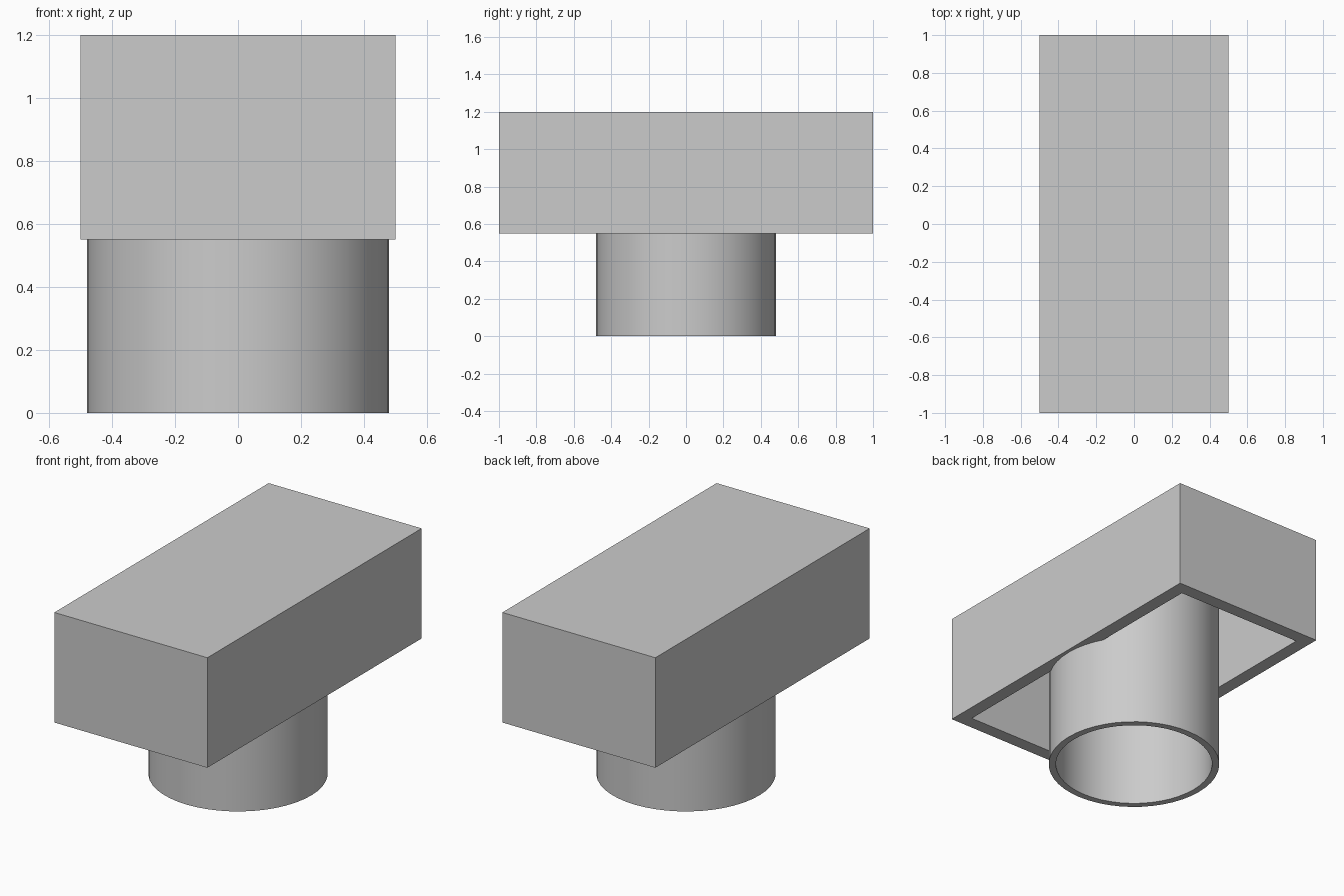
import bpy
import bmesh
import math
from mathutils import Vector

cube = bpy.data.objects.get("Cube")
if cube:
    bpy.data.objects.remove(cube, do_unlink=True)

# Overall dimensions
WIDTH, LENGTH, TOP, BASE = 1.0, 2.0, 1.2, 0.55
WALL = 0.08
OUTER_R, INNER_R = 0.48, 0.44

grey = bpy.data.materials.new("light grey")
grey.use_nodes = True
colour = (0.6, 0.6, 0.6, 1)
grey.diffuse_color = colour
grey.node_tree.nodes["Principled BSDF"].inputs["Base Color"].default_value = colour


def make_object(name, bm):
    bmesh.ops.recalc_face_normals(bm, faces=bm.faces[:])
    mesh = bpy.data.meshes.new(name)
    bm.to_mesh(mesh)
    bm.free()
    mesh.materials.append(grey)
    obj = bpy.data.objects.new(name, mesh)
    bpy.context.collection.objects.link(obj)
    return obj


# Hollow box, open underneath
bm = bmesh.new()
bmesh.ops.create_cube(bm, size=1)
bmesh.ops.scale(bm, vec=(WIDTH, LENGTH, TOP - BASE), verts=bm.verts[:])
bmesh.ops.translate(bm, vec=(0, 0, (TOP + BASE) / 2), verts=bm.verts[:])
bottom = min(bm.faces, key=lambda f: f.calc_center_median().z)
bmesh.ops.inset_region(bm, faces=[bottom], thickness=WALL, use_even_offset=True)
cavity = bmesh.ops.extrude_discrete_faces(bm, faces=[bottom])["faces"][0]
bmesh.ops.translate(bm, vec=(0, 0, TOP - WALL - BASE), verts=cavity.verts[:])
make_object("box_shell", bm)

# Tube: rectangular wall section spun around the vertical axis, set into the roof
bm = bmesh.new()
tube_top = TOP - WALL / 2
section = [(INNER_R, 0), (OUTER_R, 0), (OUTER_R, tube_top), (INNER_R, tube_top)]
verts = [bm.verts.new((r, 0, z)) for r, z in section]
edges = [bm.edges.new((verts[i - 1], verts[i])) for i in range(len(verts))]
bmesh.ops.spin(bm, geom=verts + edges, cent=Vector(), axis=(0, 0, 1),
               angle=math.tau, steps=48)
bmesh.ops.remove_doubles(bm, verts=bm.verts[:], dist=0.0001)
tube = make_object("tube", bm)

bpy.ops.object.select_all(action="DESELECT")
tube.select_set(True)
bpy.context.view_layer.objects.active = tube
bpy.ops.object.shade_smooth_by_angle(angle=math.radians(30))
